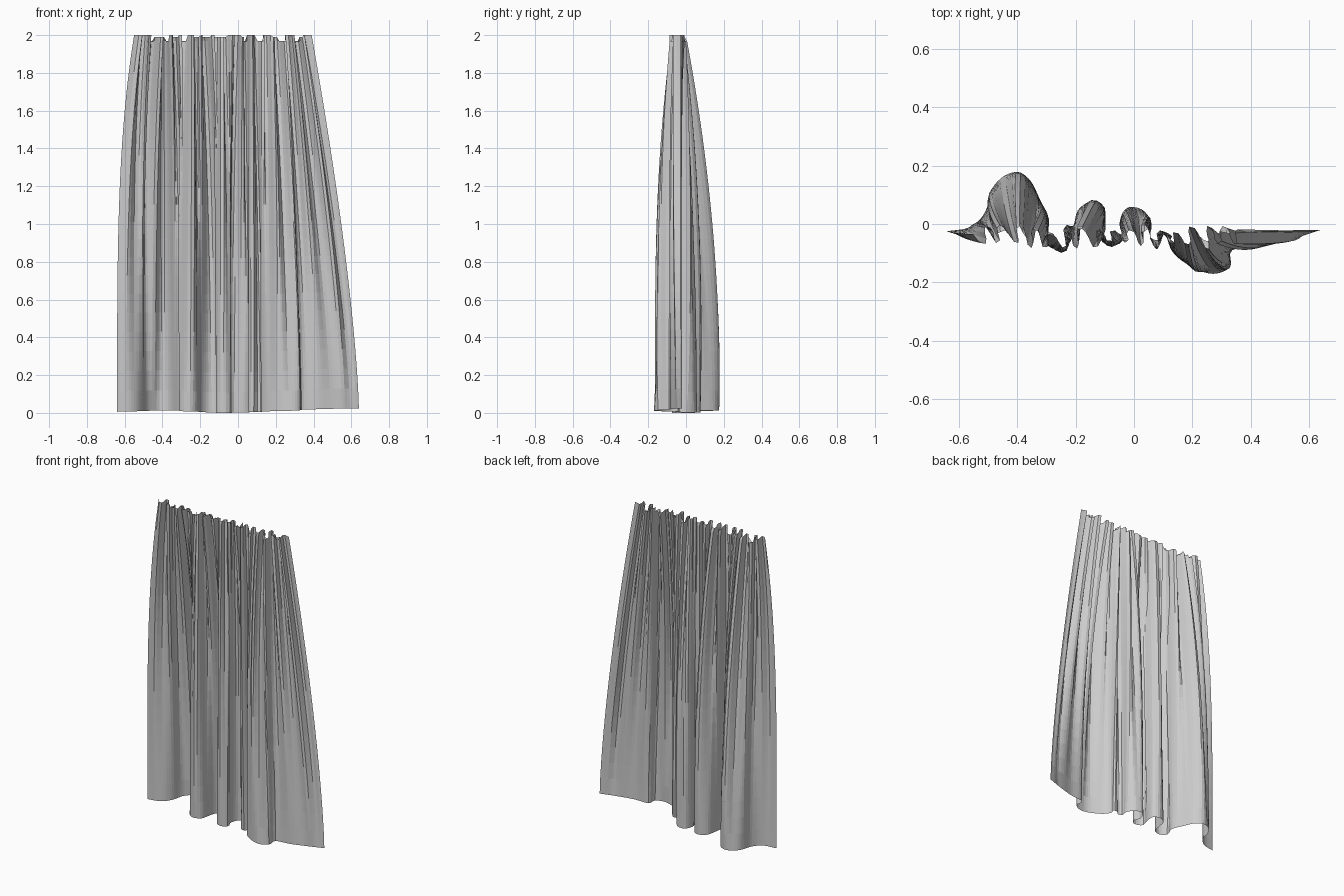
import bpy, math, random
from mathutils import Vector

if "Cube" in bpy.data.objects:
    bpy.data.objects.remove(bpy.data.objects["Cube"])

random.seed(5)
COLS, ROWS = 140, 24

# Plan-view outline of the hem: broad, deep folds
HEM = [(-.64, -.025), (-.56, -.01), (-.51, .04), (-.48, .13), (-.42, .175),
       (-.36, .155), (-.32, .08), (-.29, .01), (-.31, -.055), (-.27, -.085),
       (-.22, -.065), (-.205, .0), (-.19, .05), (-.145, .077), (-.1, .055),
       (-.105, -.01), (-.115, -.055), (-.07, -.075), (-.035, -.05), (-.05, .0),
       (-.025, .055), (.03, .048), (.06, .0), (.055, -.045), (.085, -.055),
       (.1, -.035), (.13, -.04), (.12, -.07), (.15, -.115), (.22, -.158),
       (.28, -.17), (.33, -.145), (.335, -.09), (.43, -.08), (.53, -.055), (.64, -.02)]


def spline(pts, sub=8):
    """Catmull-Rom curve through the points."""
    p = [Vector(q) for q in pts]
    p = [2 * p[0] - p[1]] + p + [2 * p[-1] - p[-2]]
    out = []
    for i in range(1, len(p) - 2):
        a, b, c, d = p[i - 1:i + 3]
        for k in range(sub):
            t = k / sub
            out.append(0.5 * (2 * b + (c - a) * t + (2 * a - 5 * b + 4 * c - d) * t * t
                              + (3 * b - a - 3 * c + d) * t ** 3))
    return out + [p[-2]]


def resample(pts, n):
    """Even spacing along the curve, like cloth of constant width."""
    run = [0.0]
    for a, b in zip(pts, pts[1:]):
        run.append(run[-1] + (b - a).length)
    out, j = [], 0
    for i in range(n + 1):
        s = run[-1] * i / n
        while j < len(pts) - 2 and run[j + 1] < s:
            j += 1
        f = (s - run[j]) / (run[j + 1] - run[j])
        out.append(pts[j].lerp(pts[j + 1], f))
    return out


# Gathered heading: narrow irregular pleats, folded over themselves
PLEATS = 17
head = [(-.55, -.035)]
for i in range(PLEATS):
    x = -.535 + .92 * (i + .5) / PLEATS
    back, front = random.uniform(-.03, -.004), random.uniform(-.082, -.06)
    j, k = random.uniform(-.006, .006), random.uniform(.012, .02)
    head += [(x - k + j, front), (x + .001 + j, front + .003),
             (x - .008 + j, back), (x + k + j, back - .003)]
head.append((.39, -.03))

bottom = resample(spline(HEM), COLS)
top = resample(spline(head, 4), COLS)

# Smooth the heading to separate the overall line from the pleats
R = 7
mean = []
for c in range(COLS + 1):
    r = min(R, c, COLS - c)
    mean.append(sum(top[c - r:c + r + 1], Vector((0, 0))) / (2 * r + 1))

# Cloth sheet blending from hem to heading; pleats fade out downwards
crumple = [random.choice((0, 0, .3, 1)) for _ in range(COLS // 3 + 1)]
verts, faces = [], []
for r in range(ROWS + 1):
    t = 1 - (1 - r / ROWS) ** 1.3
    for c in range(COLS + 1):
        u = c / COLS
        b, m = bottom[c], mean[c]
        pleat = (top[c] - m) * t ** (.85 + .3 * math.sin(37 * u))
        x = b.x + (m.x - b.x) * t ** (3.6 - 2.2 * min(1, u * 1.2))
        y = b.y + (m.y - b.y) * t ** (1.7 + 1.2 * u)
        sag = .006 + .006 * math.sin(9 * u) + .016 * max(0, u - .8) / .2
        x, y, z = x + pleat.x, y + pleat.y, max(0, sag) * (1 - t) + 2 * t
        if r == ROWS:  # crumpled upper edge
            k = crumple[c // 3]
            y += (-.042 - y) * .6 * k
            z -= .035 * k
        verts.append((x, y, z))
n = COLS + 1
for r in range(ROWS):
    for c in range(COLS):
        i = r * n + c
        faces.append((i, i + 1, i + n + 1, i + n))

mesh = bpy.data.meshes.new("curtain")
mesh.from_pydata(verts, [], faces)
curtain = bpy.data.objects.new("curtain", mesh)
bpy.context.collection.objects.link(curtain)
